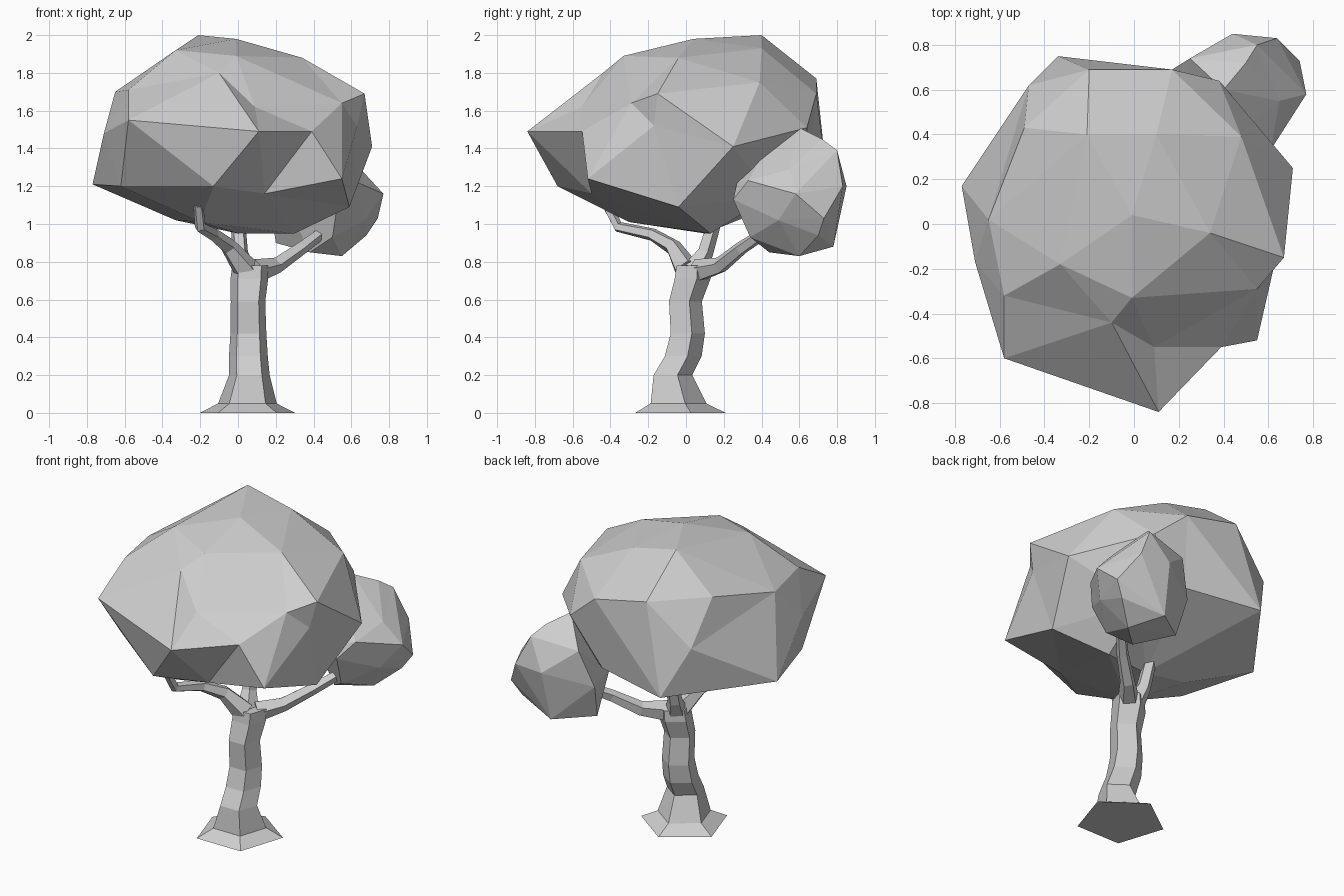
import bpy, bmesh, math
from mathutils import Vector, Matrix

cube = bpy.data.objects.get("Cube")
if cube:
    bpy.data.objects.remove(cube, do_unlink=True)

# One plain grey for the whole tree
grey = bpy.data.materials.new("plain_grey")
grey.use_nodes = True
colour = (0.62, 0.62, 0.62, 1.0)
grey.diffuse_color = colour
grey.node_tree.nodes["Principled BSDF"].inputs["Base Color"].default_value = colour


def finish(bm, name):
    """Turn a bmesh into a flat shaded object."""
    bmesh.ops.recalc_face_normals(bm, faces=bm.faces[:])
    mesh = bpy.data.meshes.new(name)
    bm.to_mesh(mesh)
    bm.free()
    mesh.materials.append(grey)
    obj = bpy.data.objects.new(name, mesh)
    bpy.context.collection.objects.link(obj)
    return obj


def tube(name, path, radii, upright=False, sides=5):
    """Five-sided tapering limb through the path points."""
    bm = bmesh.new()
    points = [Vector(p) for p in path]
    rings = []
    for i, (point, radius) in enumerate(zip(points, radii)):
        along = points[min(i + 1, len(points) - 1)] - points[max(i - 1, 0)]
        turn = Matrix.Identity(3)
        if not upright:
            turn = Vector((0, 0, 1)).rotation_difference(along.normalized()).to_matrix()
        ring = []
        for k in range(sides):
            angle = math.tau * k / sides + math.pi / 2
            offset = Vector((math.cos(angle), math.sin(angle), 0)) * radius
            ring.append(bm.verts.new(point + turn @ offset))
        rings.append(ring)
    for low, high in zip(rings, rings[1:]):
        for k in range(sides):
            n = (k + 1) % sides
            bm.faces.new((low[k], low[n], high[n], high[k]))
    bm.faces.new(rings[0][::-1])
    bm.faces.new(rings[-1])
    return finish(bm, name)


def faceted_mass(name, tiers, centre, size, creases=()):
    """Wrap corner points in triangles on a rounded form, then move them into place."""
    bm = bmesh.new()
    target = {}
    for tier in tiers:
        for corner in tier:
            local = Vector(corner) - Vector(centre)
            unit = Vector(a / b for a, b in zip(local, size))
            vert = bm.verts.new(unit.normalized() * unit.length ** 0.4)
            target[vert] = corner
    bmesh.ops.convex_hull(bm, input=bm.verts[:])
    for vert in bm.verts:
        vert.co = target[vert]
    # Turn the diagonal wherever a crease should join two given corners
    for crease in creases:
        for edge in bm.edges:
            across = {target[v] for f in edge.link_faces for v in f.verts if v not in edge.verts}
            if across == set(crease):
                bmesh.utils.edge_rotate(edge, True)
                break
    loose = [v for v in bm.verts if not v.link_faces]
    bmesh.ops.delete(bm, geom=loose, context='VERTS')
    return finish(bm, name)


# Trunk with a flared foot and a slight sway
tube("trunk",
     [(.05, -.055, 0), (.05, -.055, .05), (.06, -.08, .2), (.055, -.025, .3),
      (.055, 0, .42), (.053, -.012, .59), (.06, .025, .71), (.065, .03, .78)],
     [.265, .163, .113, .108, .1, .096, .105, .1], upright=True)

# Three branches
tube("back_branch",
     [(.09, .06, .75), (.2, .18, .78), (.33, .29, .87), (.44, .41, .95), (.47, .55, 1.08)],
     [.065, .045, .037, .032, .025])
tube("front_branch",
     [(.04, 0, .76), (-.05, -.07, .88), (-.13, -.18, .945), (-.2, -.36, .985), (-.21, -.42, 1.1)],
     [.07, .045, .035, .03, .027])
tube("middle_branch",
     [(.04, .04, .75), (.01, .1, .85), (0, .15, 1.02)],
     [.07, .045, .04])

# Main canopy, tier by tier
front_notch, front_knob = (.14, -.5, 1.16), (.39, -.55, 1.49)
crown = [(-.21, .4, 2), (.1, .4, 1.93), (-.01, .04, 1.98), (.34, -.04, 1.88),
         (-.33, -.18, 1.92), (-.01, -.33, 1.89), (-.1, -.44, 1.8)]
shoulder = [(-.58, -.32, 1.71), (-.65, .02, 1.7), (-.49, .43, 1.78), (-.47, .62, 1.51),
            (-.2, .69, 1.77), (.17, .69, 1.69), (.48, .39, 1.75), (.67, -.15, 1.69),
            (.55, -.29, 1.64), (.09, -.55, 1.62)]
waist = [(.11, -.84, 1.49), front_knob, (.63, -.17, 1.52), (.71, .25, 1.41),
         (.38, .64, 1.51), (-.34, .75, 1.21), (-.71, -.17, 1.48), (-.58, -.6, 1.55)]
underside = [(.55, -.52, 1.24), front_notch, (-.13, -.68, 1.2), (-.62, -.3, 1.2),
             (-.77, .17, 1.21), (.59, -.04, 1.09), (.3, .13, .95), (0, .1, .95),
             (-.2, -.3, 1.01), (-.33, .07, 1.02), (.15, .64, 1.23), (.32, .45, 1.15)]
faceted_mass("main_canopy", [crown, shoulder, waist, underside],
             centre=(0, 0, 1.43), size=(.72, .75, .53),
             creases=[(front_notch, front_knob)])

# Small leaf cluster on the back branch
top = [(.4, .6, 1.51), (.5, .72, 1.45), (.25, .74, 1.35), (.48, .41, 1.37), (.55, .8, 1.39)]
middle = [(.65, .55, 1.29), (.77, .58, 1.16), (.74, .73, 1.03), (.64, .83, 1.2),
          (.44, .85, 1.2), (.17, .69, 1.12), (.61, .33, 1.23), (.5, .27, 1.22),
          (.53, .25, 1.13), (.25, .42, 1.12), (.67, .49, 1.02)]
bottom = [(.68, .7, .94), (.55, .6, .83), (.42, .78, .88), (.2, .62, .9),
          (.38, .44, .85), (.5, .34, .93)]
faceted_mass("small_canopy", [top, middle, bottom],
             centre=(.47, .56, 1.16), size=(.3, .29, .34))
